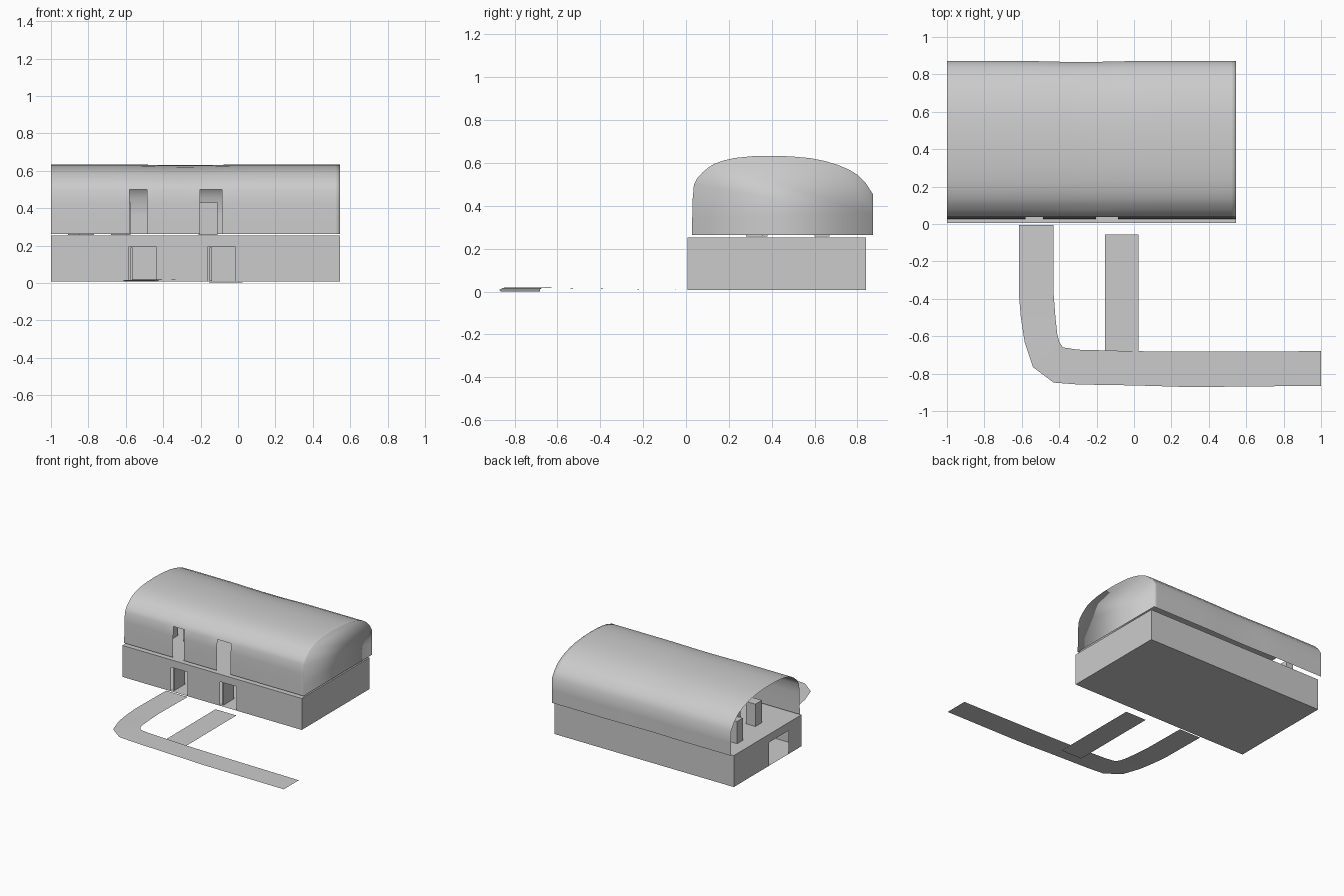
import bpy, bmesh, math
from mathutils import Vector

if "Cube" in bpy.data.objects:
    bpy.data.objects.remove(bpy.data.objects["Cube"])


def finish(name, bm, smooth=False):
    bmesh.ops.remove_doubles(bm, verts=bm.verts, dist=0.0002)
    mesh = bpy.data.meshes.new(name)
    bm.to_mesh(mesh)
    bm.free()
    for p in mesh.polygons:
        p.use_smooth = smooth
    obj = bpy.data.objects.new(name, mesh)
    bpy.context.collection.objects.link(obj)
    return obj


def quad(bm, *pts):
    return bm.faces.new([bm.verts.new(p) for p in pts])


def panel(bm, place, a0, a1, b0, b1, holes=()):
    """Flat sheet over (a, b) with rectangular holes; place maps (a, b) to 3D."""
    sa = sorted({a0, a1, *(v for h in holes for v in h[:2])})
    sb = sorted({b0, b1, *(v for h in holes for v in h[2:])})
    for p, q in zip(sa, sa[1:]):
        for r, s in zip(sb, sb[1:]):
            ca, cb = (p + q) / 2, (r + s) / 2
            if any(h[0] < ca < h[1] and h[2] < cb < h[3] for h in holes):
                continue
            quad(bm, place(p, r), place(q, r), place(q, s), place(p, s))


def box(name, x0, x1, y0, y1, z0, z1):
    bm = bmesh.new()
    bmesh.ops.create_cube(bm, size=1)
    for v in bm.verts:
        v.co = Vector(((x0 + x1) / 2 + v.co.x * (x1 - x0),
                       (y0 + y1) / 2 + v.co.y * (y1 - y0),
                       (z0 + z1) / 2 + v.co.z * (z1 - z0)))
    return finish(name, bm)


# Lower storey: thin box with two front doorways and one side doorway
X0, X1, Y0, Y1, Z0, Z1 = -1.0, 0.545, 0.006, 0.84, 0.008, 0.253
bm = bmesh.new()
panel(bm, lambda a, b: (a, Y0, b), X0, X1, Z0, Z1,
      [(-0.583, -0.438, Z0, 0.195), (-0.16, -0.016, Z0, 0.195)])
panel(bm, lambda a, b: (a, Y1, b), X0, X1, Z0, Z1)
panel(bm, lambda a, b: (X0, a, b), Y0, Y1, Z0, Z1, [(0.17, 0.41, Z0, 0.19)])
panel(bm, lambda a, b: (X1, a, b), Y0, Y1, Z0, Z1)
for z in (Z0, Z1):
    panel(bm, lambda a, b: (a, b, z), X0, X1, Y0, Y1)
bmesh.ops.remove_doubles(bm, verts=bm.verts, dist=0.0002)
bmesh.ops.recalc_face_normals(bm, faces=bm.faces)
finish("lower_storey", bm)

# Upper storey: arched shell, open at the left end, capped at the right
profile = [(0.028, 0.263), (0.029, 0.34), (0.031, 0.43), (0.037, 0.50),
           (0.052, 0.53), (0.077, 0.556), (0.103, 0.578), (0.133, 0.597),
           (0.18, 0.613), (0.23, 0.624), (0.31, 0.632), (0.40, 0.634),
           (0.49, 0.631), (0.58, 0.623), (0.65, 0.609), (0.71, 0.591),
           (0.765, 0.567), (0.80, 0.545), (0.84, 0.505), (0.872, 0.455),
           (0.872, 0.36), (0.872, 0.263)]
windows = [(-0.58, -0.487), (-0.203, -0.085)]
stations = [-1.0, -0.8, -0.65, -0.58, -0.487, -0.4, -0.3, -0.203, -0.085,
            0.0, 0.1, 0.25, 0.4, 0.46, 0.52, X1]


def dip(x):
    # shallow sag of the roof and back wall near the middle
    t = (x + 0.28) / 0.36
    return 0.003 * (1 + math.cos(math.pi * t)) if abs(t) < 1 else 0.0


bm = bmesh.new()
rings = [[bm.verts.new((x, y - dip(x) * (y > 0.5), z - dip(x) * 0.7 * (z > 0.55)))
          for y, z in profile] for x in stations]
for i in range(len(stations) - 1):
    mid = (stations[i] + stations[i + 1]) / 2
    for j in range(len(profile) - 1):
        if j < 3 and any(a < mid < b for a, b in windows):
            continue
        bm.faces.new((rings[i][j], rings[i + 1][j],
                      rings[i + 1][j + 1], rings[i][j + 1]))
bm.faces.new(rings[-1])
bmesh.ops.recalc_face_normals(bm, faces=bm.faces)
finish("upper_shell", bm, smooth=True)

# Curved main walkway, rising gently to the bend
outer = [(-0.615, -0.005), (-0.615, -0.38), (-0.605, -0.5), (-0.585, -0.63),
         (-0.54, -0.765), (-0.43, -0.848), (-0.3, -0.858), (0.0, -0.863),
         (0.3, -0.872), (1.0, -0.865)]
inner = [(-0.43, -0.005), (-0.43, -0.37), (-0.42, -0.5), (-0.41, -0.59),
         (-0.40, -0.63), (-0.38, -0.66), (-0.3, -0.672), (0.0, -0.68),
         (0.3, -0.682), (1.0, -0.68)]
heights = [0.008, 0.013, 0.015, 0.017, 0.018, 0.018, 0.017, 0.012, 0.008, 0.0]
bm = bmesh.new()
for k in range(len(outer) - 1):
    a, b = heights[k], heights[k + 1]
    quad(bm, (*outer[k], a), (*outer[k + 1], b), (*inner[k + 1], b), (*inner[k], a))
finish("main_walkway", bm)

# Short straight spur to the second doorway
bm = bmesh.new()
quad(bm, (-0.155, -0.77, 0.004), (0.025, -0.77, 0.004),
     (0.025, -0.055, 0.005), (-0.155, -0.055, 0.005))
finish("walkway_spur", bm)

# Door leaves swung inward downstairs
for n, x in enumerate((-0.575, -0.152)):
    box(f"door_leaf_{n + 1}", x, x + 0.012, 0.02, 0.15, 0.012, 0.19)

# Low cabinets standing upstairs
for n, (x, y, w, d) in enumerate([(-0.85, 0.28, 0.08, 0.08), (-0.91, 0.6, 0.06, 0.07),
                                  (-0.68, 0.3, 0.105, 0.08), (-0.21, 0.28, 0.10, 0.08)]):
    box(f"cabinet_{n + 1}", x, x + w, y, y + d, 0.256, 0.43)
